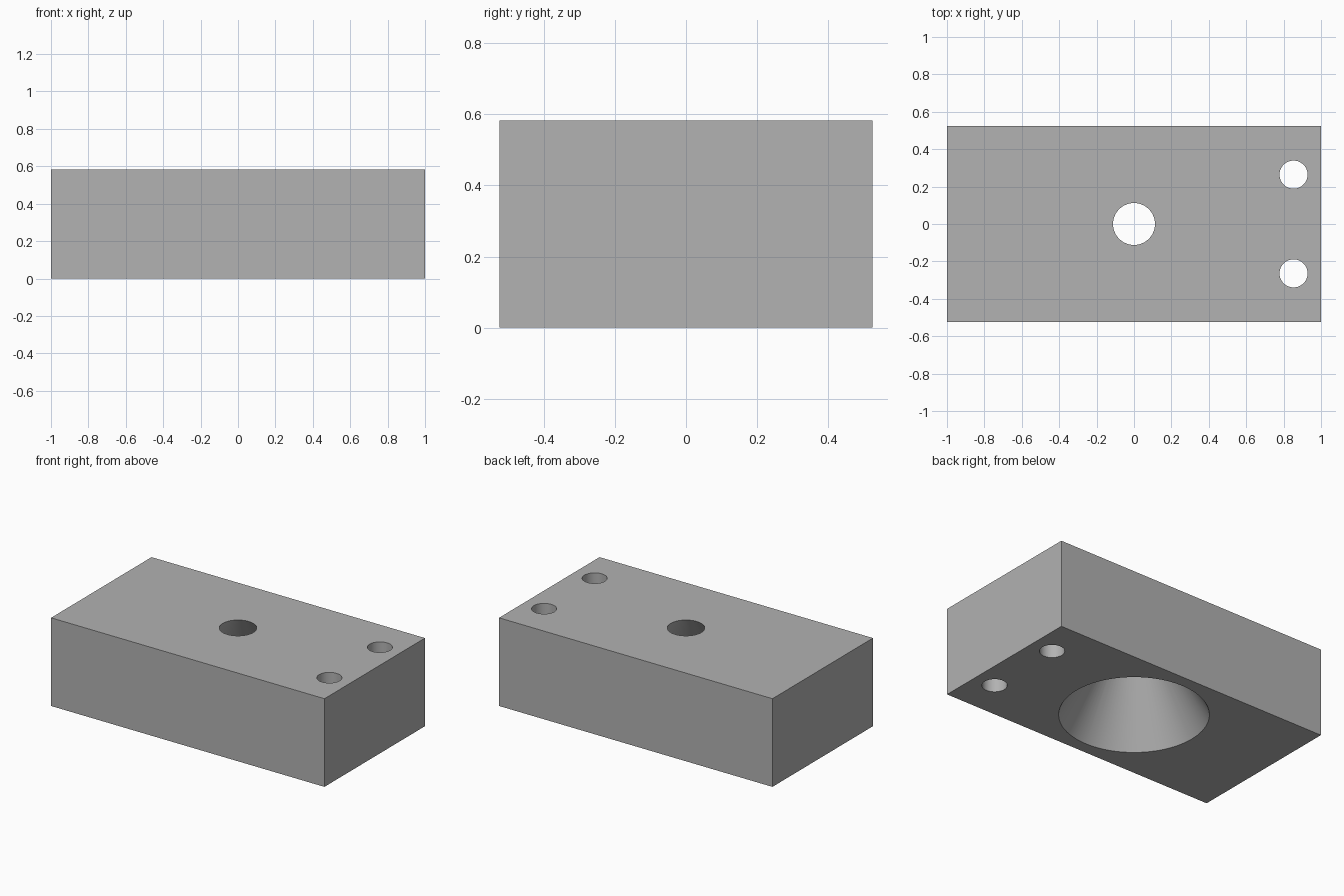
import bpy
import math

LENGTH, WIDTH, HEIGHT = 2.0, 1.05, 0.583
MARGIN = 0.05  # cutters reach past both faces

default_cube = bpy.data.objects.get("Cube")
if default_cube:
    bpy.data.objects.remove(default_cube, do_unlink=True)

# Single grey material
grey = bpy.data.materials.new("plain grey")
grey.use_nodes = True
colour = (0.445, 0.445, 0.445, 1.0)
grey.diffuse_color = colour
shader = next(n for n in grey.node_tree.nodes if n.type == "BSDF_PRINCIPLED")
shader.inputs["Base Color"].default_value = colour

# Rectangular block
bpy.ops.mesh.primitive_cube_add(size=1, location=(0, 0, HEIGHT / 2))
block = bpy.context.object
block.name = "drilled_block"
block.scale = (LENGTH, WIDTH, HEIGHT)
bpy.ops.object.transform_apply(location=True, rotation=False, scale=True)
block.data.materials.append(grey)


def drill(name, x, y, bottom_radius, top_radius, sides):
    """Cut a straight or tapered hole right through the block."""
    extra = (bottom_radius - top_radius) * MARGIN / HEIGHT
    bpy.ops.mesh.primitive_cone_add(
        vertices=sides, radius1=bottom_radius + extra, radius2=top_radius - extra,
        depth=HEIGHT + 2 * MARGIN, location=(x, y, HEIGHT / 2))
    cutter = bpy.context.object
    cutter.name = name
    cutter.hide_render = True
    cutter.data.materials.append(grey)
    cut = block.modifiers.new(name, "BOOLEAN")
    cut.operation = "DIFFERENCE"
    cut.solver = "EXACT"
    cut.object = cutter
    bpy.context.view_layer.objects.active = block
    bpy.ops.object.modifier_apply(modifier=cut.name)
    bpy.data.objects.remove(cutter, do_unlink=True)


# Central funnel, wide at the bottom
drill("funnel_cutter", 0, 0, 0.445, 0.112, 96)

# Pair of straight holes at the left end
for side in (-1, 1):
    drill("end_hole_cutter", 0.853, side * 0.264, 0.075, 0.075, 64)

# Smooth hole walls, crisp edges
bpy.ops.object.select_all(action="DESELECT")
block.select_set(True)
bpy.context.view_layer.objects.active = block
bpy.ops.object.shade_smooth_by_angle(angle=math.radians(30))
